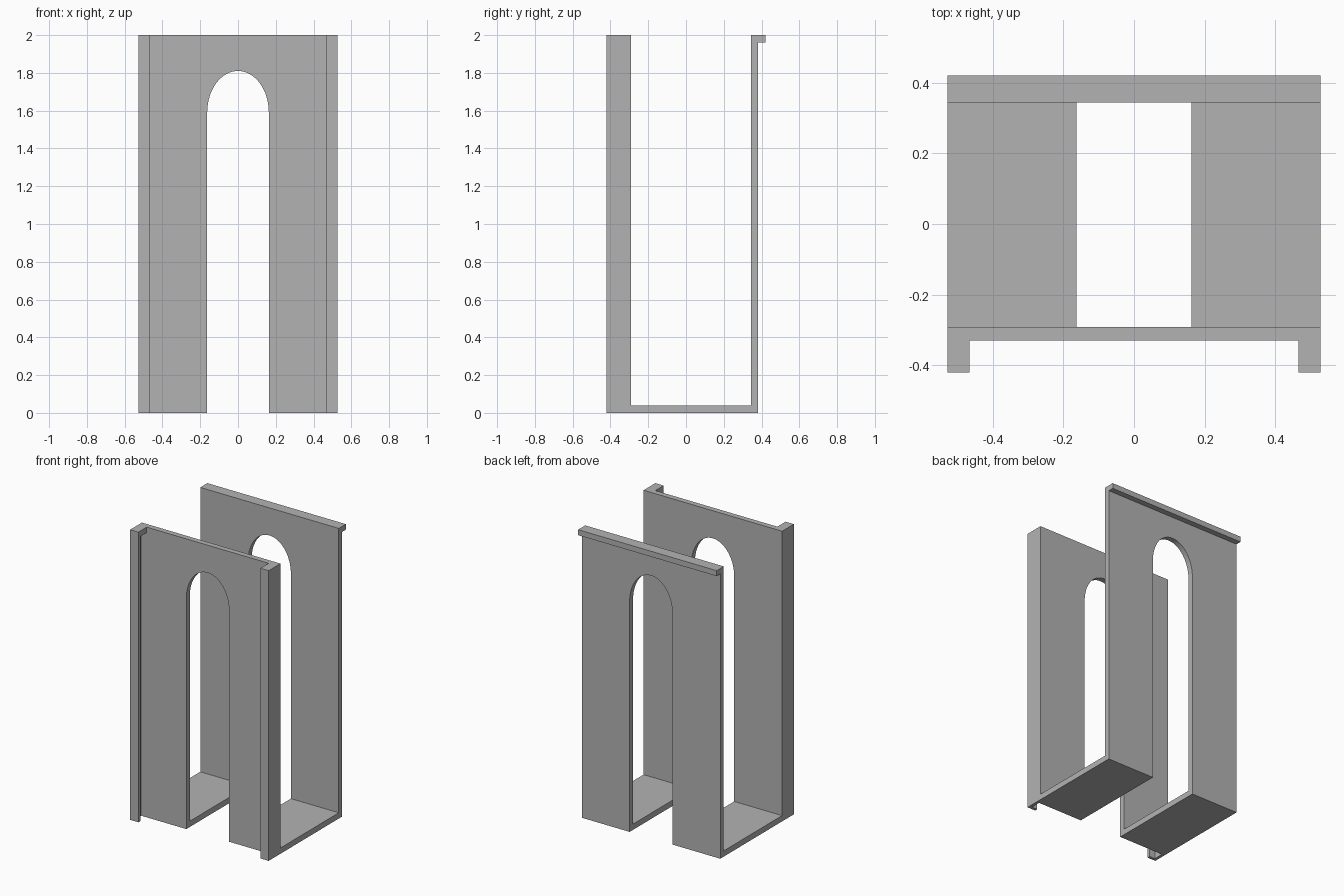
import bpy, bmesh, math

cube = bpy.data.objects.get("Cube")
if cube:
    bpy.data.objects.remove(cube, do_unlink=True)

HALF_X, HALF_Y, HEIGHT = 0.528, 0.42, 2.0
OPEN, SPRING, RISE = 0.163, 1.59, 0.22
THICK, SHEET = 0.038, 0.02
FRONT_Y, BACK_Y = -0.33, 0.343      # outer front face, inner back face
POST = 0.465                        # inner edge of the corner posts

grey = bpy.data.materials.new("plain grey")
grey.use_nodes = True
colour = (0.45, 0.45, 0.45, 1)
grey.diffuse_color = colour
grey.node_tree.nodes["Principled BSDF"].inputs["Base Color"].default_value = colour


def extrude(name, outline, axis, start, end):
    """Extrude a flat outline along y or z; outline is (x, z) or (x, y)."""
    bm = bmesh.new()
    place = (lambda a, b: (a, start, b)) if axis == "y" else (lambda a, b: (a, b, start))
    face = bm.faces.new([bm.verts.new(place(a, b)) for a, b in outline])
    shift = (0, end - start, 0) if axis == "y" else (0, 0, end - start)
    moved = bmesh.ops.extrude_face_region(bm, geom=[face])["geom"]
    bmesh.ops.translate(bm, vec=shift,
                        verts=[v for v in moved if isinstance(v, bmesh.types.BMVert)])
    bmesh.ops.recalc_face_normals(bm, faces=bm.faces)
    mesh = bpy.data.meshes.new(name)
    bm.to_mesh(mesh)
    bm.free()
    mesh.materials.append(grey)
    ob = bpy.data.objects.new(name, mesh)
    bpy.context.collection.objects.link(ob)
    return ob


def box(name, x0, x1, y0, y1, z0, z1):
    return extrude(name, [(x0, y0), (x1, y0), (x1, y1), (x0, y1)], "z", z0, z1)


# Walls with a tall arched doorway open at the bottom
steps = 32
arch = [(-OPEN * math.cos(math.pi * i / steps), SPRING + RISE * math.sin(math.pi * i / steps))
        for i in range(steps + 1)]
wall = ([(-HALF_X, 0), (-OPEN, 0)] + arch
        + [(OPEN, 0), (HALF_X, 0), (HALF_X, HEIGHT), (-HALF_X, HEIGHT)])
extrude("front_wall", wall, "y", FRONT_Y, FRONT_Y + THICK)
extrude("back_wall", wall, "y", BACK_Y, BACK_Y + THICK)

# Lip along the top of the back wall
box("back_lip", -HALF_X, HALF_X, BACK_Y + THICK, HALF_Y, HEIGHT - THICK, HEIGHT)

# Floors and folded corner posts on both sides
for side, s in (("left", 1), ("right", -1)):
    box(side + "_floor", s * OPEN, s * HALF_X, FRONT_Y + THICK, BACK_Y, 0, 0.04)
    fold = [(HALF_X, FRONT_Y), (HALF_X, -HALF_Y), (POST, -HALF_Y),
            (POST, -HALF_Y + SHEET), (HALF_X - SHEET, -HALF_Y + SHEET),
            (HALF_X - SHEET, FRONT_Y)]
    extrude(side + "_post", [(s * x, y) for x, y in fold], "z", 0, HEIGHT - THICK)
    box(side + "_post_cap", s * POST, s * HALF_X, -HALF_Y, FRONT_Y, HEIGHT - THICK, HEIGHT)
